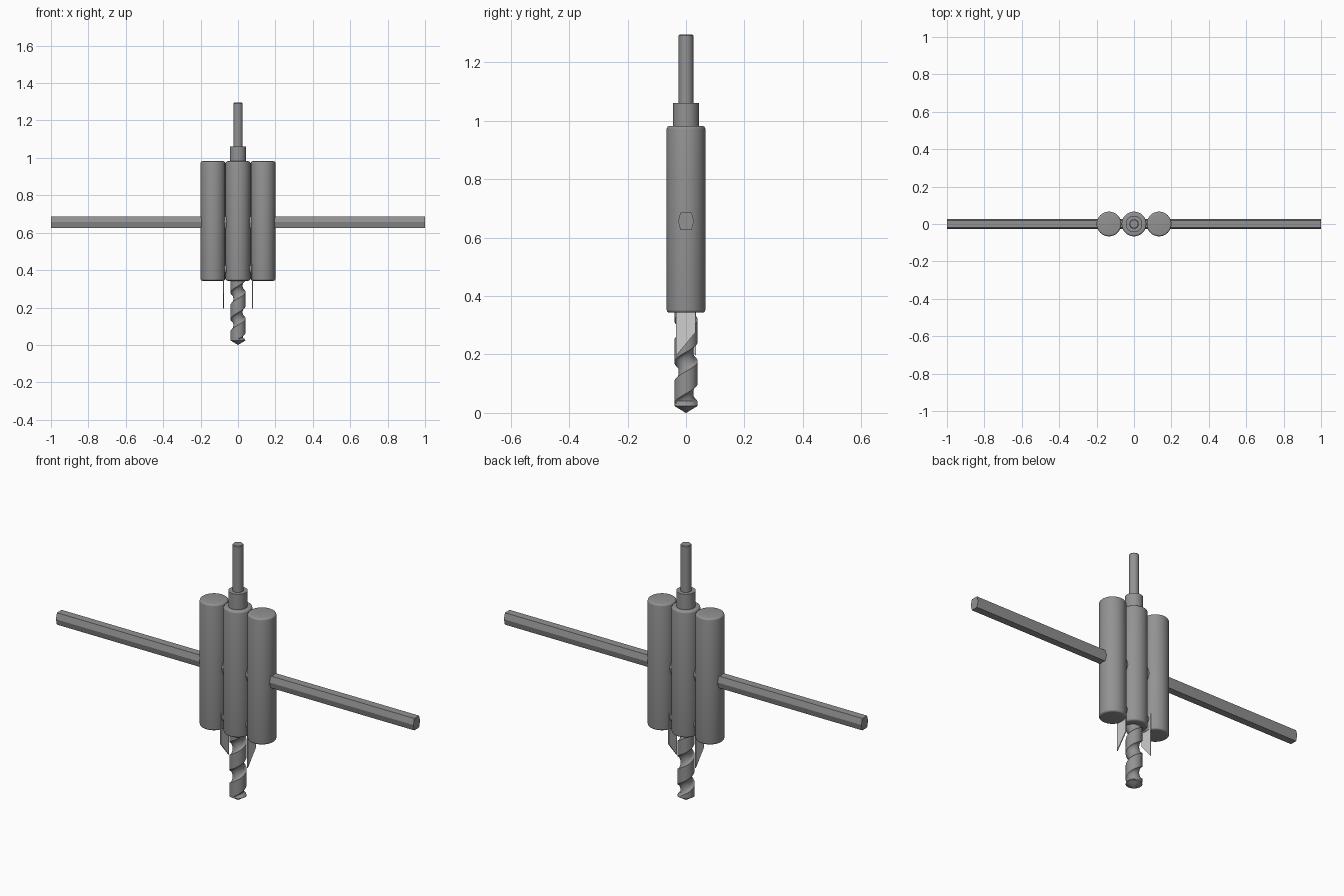
import bpy, bmesh, math
from mathutils import Vector

if "Cube" in bpy.data.objects:
    bpy.data.objects.remove(bpy.data.objects["Cube"])


def material(name, v):
    m = bpy.data.materials.new(name)
    m.diffuse_color = (v, v, v, 1)
    m.use_nodes = True
    m.node_tree.nodes["Principled BSDF"].inputs["Base Color"].default_value = m.diffuse_color
    return m


STEEL = material("grey steel", 0.29)
BRIGHT = material("bright blade steel", 0.62)


def finish(name, bm, mat, smooth=True):
    bmesh.ops.recalc_face_normals(bm, faces=bm.faces)
    me = bpy.data.meshes.new(name)
    bm.to_mesh(me)
    bm.free()
    me.materials.append(mat)
    ob = bpy.data.objects.new(name, me)
    bpy.context.collection.objects.link(ob)
    if smooth:
        bpy.ops.object.select_all(action='DESELECT')
        ob.select_set(True)
        bpy.context.view_layer.objects.active = ob
        bpy.ops.object.shade_smooth_by_angle(angle=math.radians(35))
    return ob


def loft(bm, rings):
    """Skin a list of closed rings and cap both ends."""
    vs = [[bm.verts.new(p) for p in r] for r in rings]
    n = len(vs[0])
    for a, b in zip(vs, vs[1:]):
        for i in range(n):
            j = (i + 1) % n
            bm.faces.new((a[i], a[j], b[j], b[i]))
    bm.faces.new(vs[0][::-1])
    bm.faces.new(vs[-1])


def lathe(name, profile, x=0, n=48):
    bm = bmesh.new()
    loft(bm, [[(x + r * math.cos(2 * math.pi * i / n), r * math.sin(2 * math.pi * i / n), z)
               for i in range(n)] for r, z in profile])
    return finish(name, bm, STEEL)


def prism_x(name, section, x0, x1, mat, smooth=False):
    bm = bmesh.new()
    loft(bm, [[(x, y, z) for y, z in section] for x in (x0, x1)])
    return finish(name, bm, mat, smooth)


# Three rounded cylinders: central body and two side holders
R, Z0, Z1, B = 0.066, 0.343, 0.982, 0.01
arc = [(R - B + B * math.sin(t * math.pi / 8), B - B * math.cos(t * math.pi / 8)) for t in range(5)]
body = [(r, Z0 + h) for r, h in arc] + [(r, Z1 - h) for r, h in reversed(arc)]
lathe("central_body", body)
for side, s in (("left", -1), ("right", 1)):
    lathe(side + "_cutter_holder", body, s * 0.134)

# Collar and shank
lathe("collar", [(0.044, 0.95), (0.044, 1.06)])
lathe("shank", [(0.025, 1.0), (0.025, 1.291), (0.022, 1.295)], n=32)

# Hexagonal cross bar, and the short lower pin linking the holders
hexagon = [(0.027, 0), (0.019, 0.03), (-0.019, 0.03), (-0.027, 0), (-0.019, -0.03), (0.019, -0.03)]
prism_x("cross_bar", [(y, 0.656 + z) for y, z in hexagon], -1, 1, STEEL)
pin = [(0.025 * math.cos(i * math.pi / 12), 0.405 + 0.025 * math.sin(i * math.pi / 12)) for i in range(24)]
prism_x("lower_pin", pin, -0.12, 0.12, STEEL, True)

# Two thin slanted cutting blades, turned half a revolution from each other
for side, s in (("left", -1), ("right", 1)):
    outline = [(-0.034, 0.195), (0.032, 0.275), (0.032, 0.43), (-0.034, 0.43)]
    prism_x(side + "_blade", [(s * y, z) for y, z in outline], s * 0.074, s * 0.079, BRIGHT)

# Twist drill: single fluted section turned along its length, with a pointed tip
PITCH, RD, N = 0.142, 0.04, 64


def drill_ring(z, scale=1.0, flute=1.0):
    pts = []
    for i in range(N):
        a = 2 * math.pi * i / N - math.pi
        u = abs(a) / math.radians(80)
        r = RD - flute * 0.015 * math.sqrt(max(0, 1 - u * u))
        t = a + 2 * math.pi * (z - 0.175) / PITCH
        pts.append(Vector((scale * r * math.cos(t), scale * r * math.sin(t), z)))
    return pts


bm = bmesh.new()
rings = [drill_ring(0, 0.03, 0), drill_ring(0.024, 1, 0), drill_ring(0.032, 1, 0.3)]
rings += [drill_ring(0.04 + 0.32 * k / 80) for k in range(81)]
loft(bm, rings)
finish("twist_drill", bm, STEEL)
